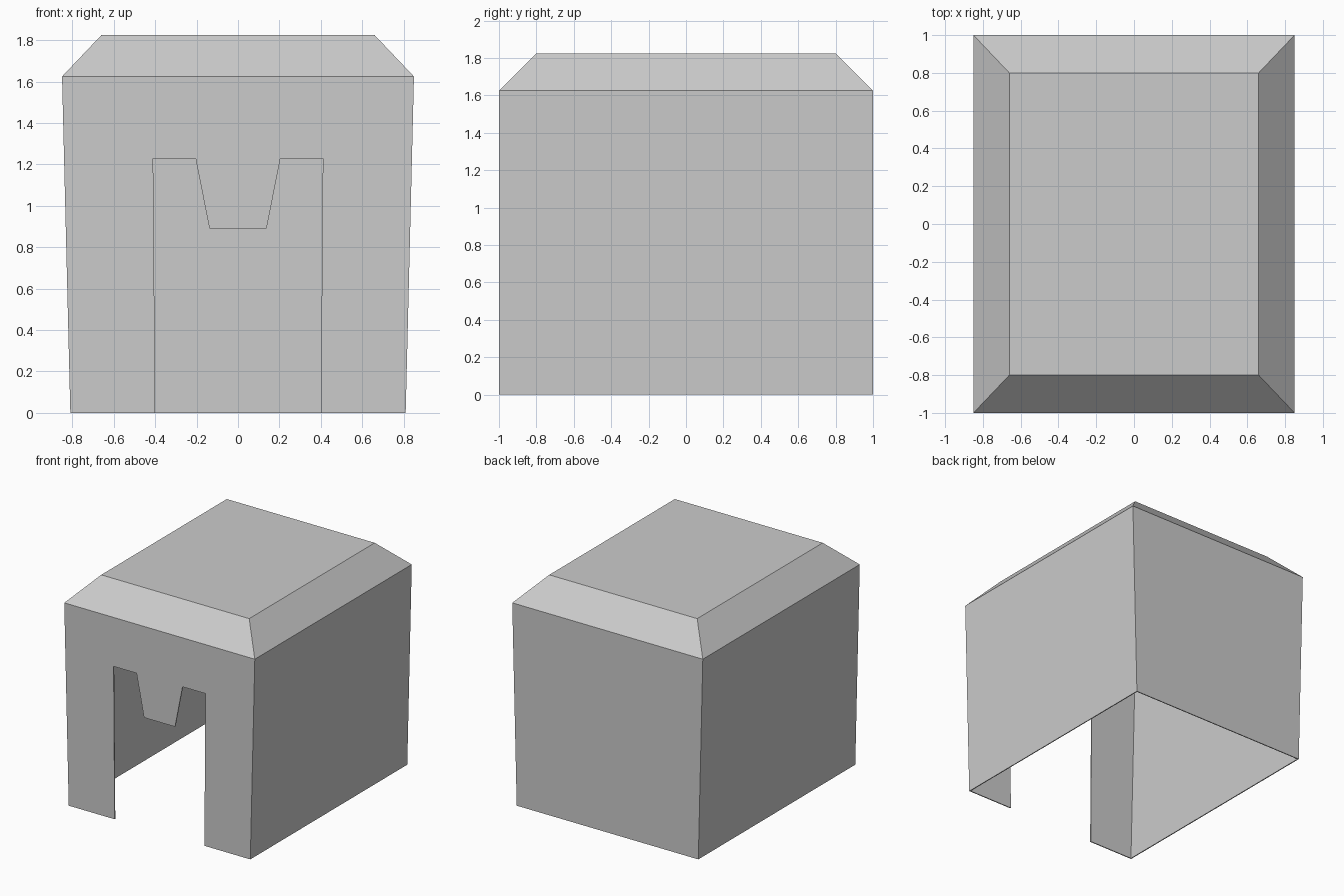
import bpy
import bmesh

if "Cube" in bpy.data.objects:
    bpy.data.objects.remove(bpy.data.objects["Cube"])

bm = bmesh.new()


def ring(hx, hy, z):
    """Rectangle of four corners, counter-clockwise from front left."""
    return [bm.verts.new((sx * hx, sy * hy, z))
            for sx, sy in ((-1, -1), (1, -1), (1, 1), (-1, 1))]


base = ring(0.81, 1.0, 0.0)
eaves = ring(0.85, 1.0, 1.625)
top = ring(0.66, 0.80, 1.825)

# Side and back walls, then the sloped roof edges
for i in range(4):
    j = (i + 1) % 4
    if i > 0:
        bm.faces.new((base[i], base[j], eaves[j], eaves[i]))
    bm.faces.new((eaves[i], eaves[j], top[j], top[i]))

# Flat roof
bm.faces.new(top)

# Front wall with doorway and hanging tapered tab (half profile, mirrored)
half = [(0.40, 0.0), (0.41, 1.23), (0.205, 1.23), (0.138, 0.89)]
outline = [(-x, z) for x, z in half] + half[::-1]
door = [bm.verts.new((x, -1.0, z)) for x, z in outline]
bm.faces.new([base[0], *door, base[1], eaves[1], eaves[0]])

mesh = bpy.data.meshes.new("shelter_shell")
bm.to_mesh(mesh)
bm.free()
shell = bpy.data.objects.new("shelter_shell", mesh)
bpy.context.collection.objects.link(shell)

# Thin sheet thickness, inward
solid = shell.modifiers.new("thickness", 'SOLIDIFY')
solid.thickness = 0.008
solid.offset = -1
solid.use_even_offset = True
